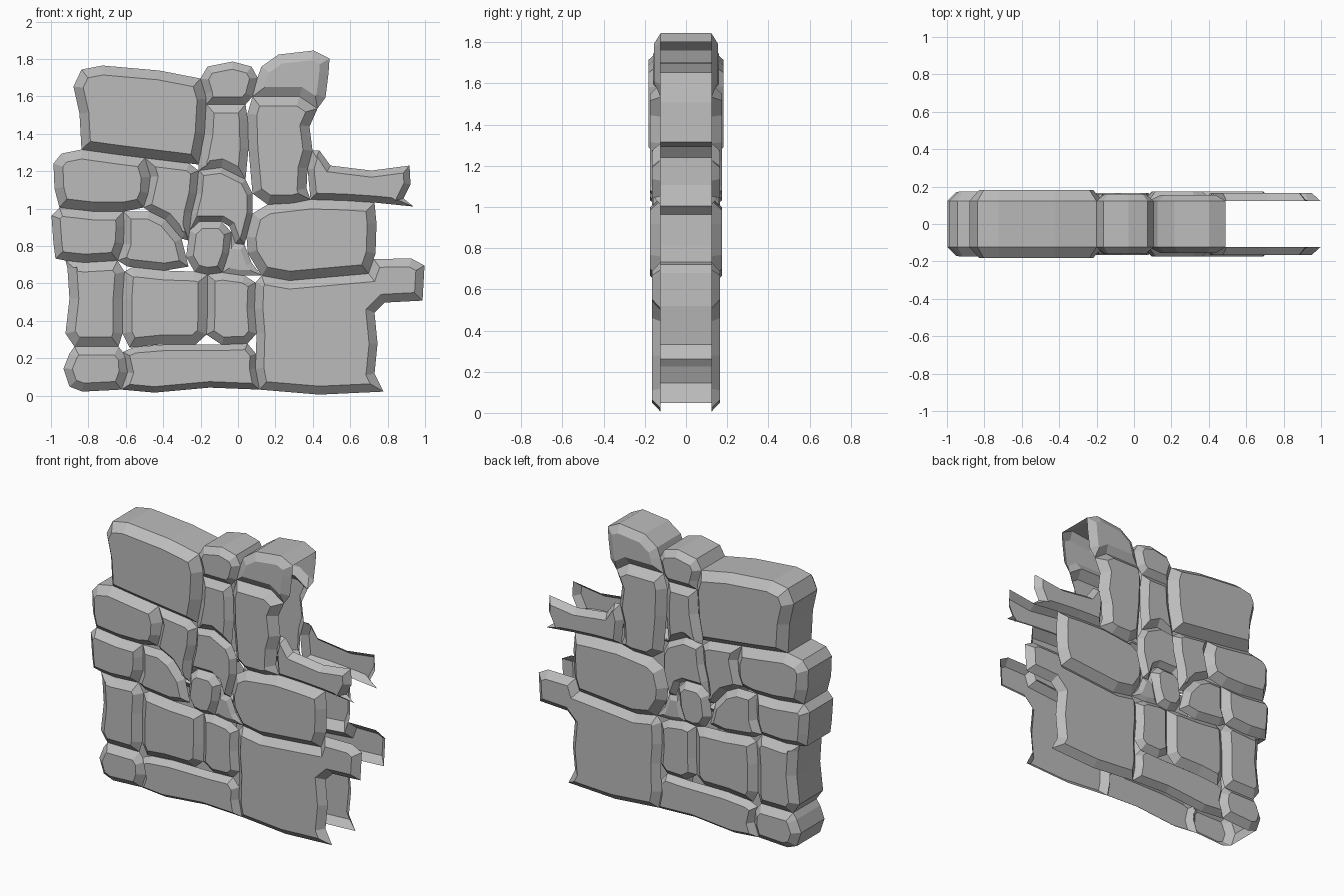
import bpy, bmesh
from mathutils import Vector
from mathutils.geometry import intersect_point_line

# Outlines are drawn on a fine grid: 187 squares per unit, rows counted downward
SQUARES, ORIGIN_X, GROUND_ROW = 187, 238.5, 397
RIM = 0.123          # half thickness of the wall at the joints

grey = bpy.data.materials.new("stone_grey")
grey.diffuse_color = (0.5, 0.5, 0.5, 1)

laid = []            # outlines of the stones already laid


def fit(p, used):
    """Pull a corner onto a corner or joint line of a stone laid earlier."""
    corners = [q for o in laid for q in o if (q - p).length < 5 and q not in used]
    if corners:
        return min(corners, key=lambda q: (q - p).length)
    best, reach = p, 5
    for o in laid:
        for a, b in zip(o, o[1:] + o[:1]):
            q, t = intersect_point_line(p, a, b)
            q = Vector(q[:2])
            if 0 < t < 1 and (q - p).length < reach:
                best, reach = q, (q - p).length
    return best


def stone(name, depth, outline, exposed=0, bevel=0.05):
    """Bevelled stone on both wall faces; its first edges get a through-wall side."""
    pts = []
    for c in outline:
        pts.append(fit(Vector(c), pts))
    laid.append(pts)
    bm = bmesh.new()
    at = lambda p, y: bm.verts.new(((p.x - ORIGIN_X) / SQUARES, y, (GROUND_ROW - p.y) / SQUARES))
    rim = [at(p, -RIM) for p in pts]
    face = bm.faces.new(rim[::-1])
    if exposed:
        mid = [at(p, 0) for p in pts[:exposed + 1]]
        for i in range(exposed):
            bm.faces.new((rim[i], rim[i + 1], mid[i + 1], mid[i]))
    bm.normal_update()
    bmesh.ops.inset_individual(bm, faces=[face], thickness=bevel, use_even_offset=True)
    for v in face.verts:
        v.co.y = -depth
    me = bpy.data.meshes.new(name)
    bm.to_mesh(me)
    bm.free()
    me.materials.append(grey)
    ob = bpy.data.objects.new(name, me)
    bpy.context.collection.objects.link(ob)
    m = ob.modifiers.new("both_faces", 'MIRROR')
    m.use_axis = (False, True, False)
    m.merge_threshold = 0.001


# Top course
stone("top_left_block", 0.183, [(82, 151), (80, 115), (74, 88), (82, 71), (103, 67), (160, 72), (201, 80),
      (207, 100), (205, 135), (199, 166), (150, 160), (118, 156)], 6)
stone("top_small_stone", 0.16, [(201, 80), (208, 68), (233, 63), (252, 68), (258, 79), (253, 98),
      (246, 106), (210, 106), (206, 95)], 4, 0.04)
stone("top_right_stone", 0.155, [(258, 79), (262, 68), (279, 56), (314, 52), (330, 60), (329, 75),
      (326, 99), (318, 110), (300, 98), (254, 98)], 4)

# Upper course
stone("tall_stone", 0.175, [(253, 98), (300, 98), (318, 110), (310, 128), (313, 152), (308, 170), (307, 190),
      (311, 201), (293, 206), (268, 206), (253, 195), (249, 150), (248, 115)])
stone("narrow_stone", 0.16, [(207, 104), (246, 104), (250, 120), (249, 150), (246, 181), (222, 169), (199, 172),
      (199, 166), (205, 135)], 0, 0.045)
stone("right_arm_stone", 0.165, [(313, 152), (320, 152), (331, 167), (372, 172), (410, 167), (411, 186),
      (404, 200), (414, 208), (375, 204), (345, 202), (311, 201), (308, 170)], 0, 0.035)
stone("left_upper_stone", 0.175, [(60, 209), (55, 190), (54, 165), (62, 155), (82, 151), (118, 156), (145, 163),
      (151, 178), (150, 195), (144, 209), (124, 213), (95, 213)], 4)
stone("curved_stone", 0.165, [(145, 163), (162, 157), (190, 162), (199, 172), (197, 195), (192, 215), (189, 242),
      (182, 240), (166, 221), (150, 213), (144, 207), (151, 180)], 0, 0.04)

# Middle course
stone("left_middle_stone", 0.17, [(66, 262), (56, 260), (54, 245), (52, 217), (60, 209), (95, 213), (124, 213),
      (125, 228), (124, 245), (118, 262), (85, 264)], 4, 0.045)
stone("wedge_stone", 0.16, [(124, 213), (152, 213), (166, 221), (182, 240), (189, 268), (165, 272), (128, 268),
      (118, 262), (124, 245)], 0, 0.04)
stone("hook_stone", 0.16, [(199, 172), (222, 169), (246, 181), (254, 198), (253, 215), (245, 246), (236, 245),
      (230, 228), (222, 223), (200, 223), (190, 232), (192, 215), (197, 195)], 0, 0.03)
stone("oval_stone", 0.165, [(190, 232), (200, 223), (224, 223), (231, 234), (230, 255), (223, 274), (208, 276),
      (195, 273), (188, 258)], 0, 0.038)
stone("chip_stone", 0.14, [(231, 238), (238, 244), (245, 246), (252, 264), (262, 277), (240, 277), (223, 274)],
      0, 0.03)
stone("wide_right_stone", 0.175, [(253, 215), (268, 206), (310, 203), (345, 202), (372, 207), (377, 225),
      (376, 255), (369, 275), (335, 278), (290, 282), (262, 277), (245, 256), (246, 238)])

# Lower course
stone("left_lower_stone", 0.165, [(75, 348), (66, 335), (70, 300), (68, 270), (66, 262), (85, 264), (118, 262),
      (125, 273), (123, 300), (123, 335), (119, 348)], 4)
stone("square_stone", 0.165, [(125, 273), (133, 269), (165, 273), (195, 272), (208, 280), (208, 315), (207, 336),
      (196, 346), (160, 346), (130, 349), (122, 338), (123, 300)])
stone("upright_stone", 0.16, [(208, 280), (220, 275), (245, 277), (256, 284), (255, 310), (257, 335), (248, 345),
      (222, 346), (208, 338), (208, 315)], 0, 0.04)
stone("right_base_stone", 0.165, [(256, 284), (264, 279), (290, 282), (335, 278), (369, 275), (376, 261), (412, 260),
      (425, 267), (423, 302), (385, 304), (375, 314), (378, 345), (375, 375), (384, 393), (320, 396), (260, 391),
      (256, 370), (255, 335), (255, 310)], 0, 0.045)

# Bottom course
stone("bottom_left_stone", 0.165, [(70, 388), (64, 370), (70, 355), (75, 348), (119, 348), (127, 358), (128, 374),
      (122, 391), (83, 393)], 3, 0.045)
stone("bottom_long_stone", 0.165, [(125, 352), (135, 349), (165, 346), (220, 346), (250, 344), (256, 355),
      (255, 372), (260, 391), (210, 389), (155, 394), (124, 391), (128, 372)], 0, 0.032)
